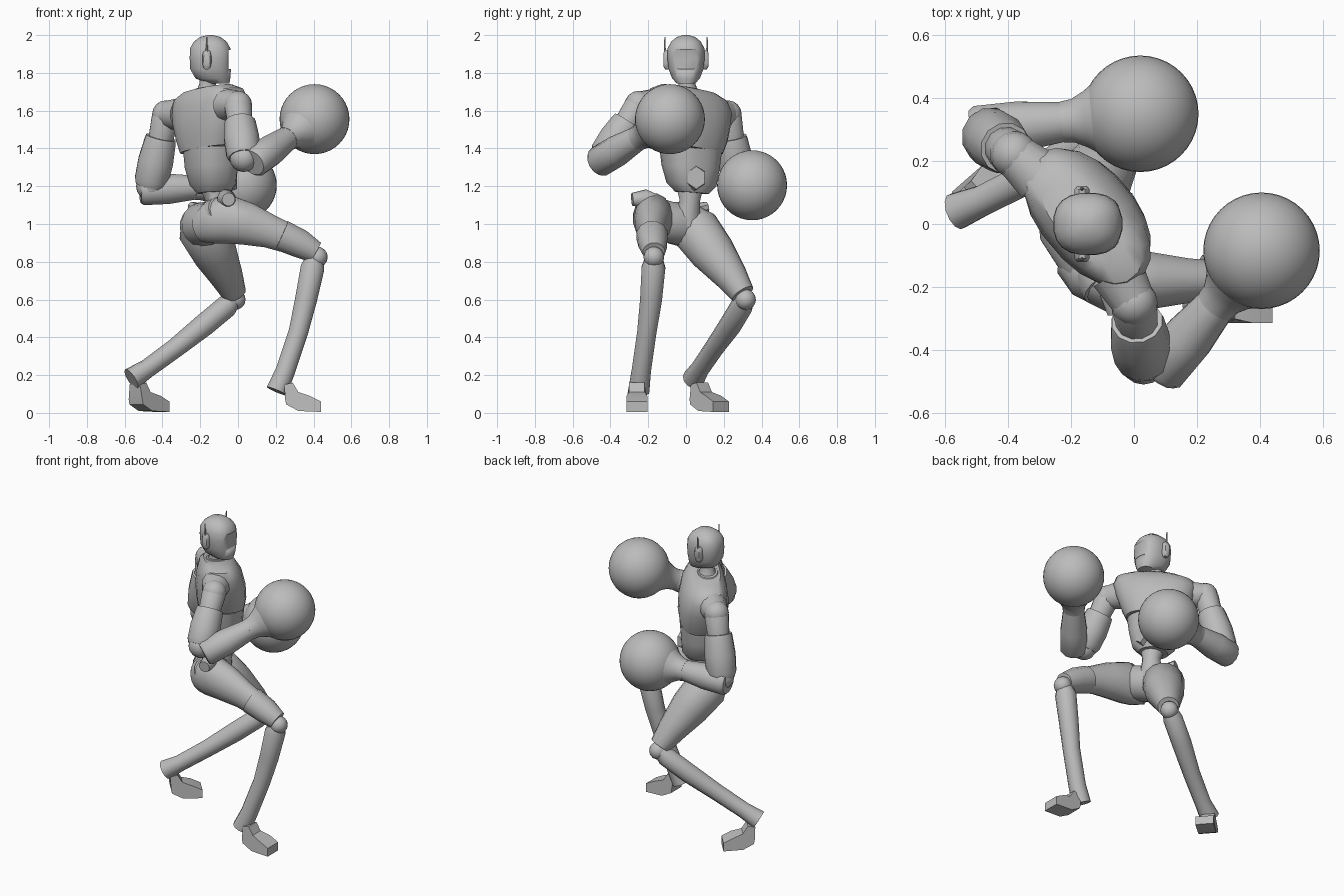
import bpy, bmesh, math
from mathutils import Vector as V

cube = bpy.data.objects.get("Cube")
if cube:
    bpy.data.objects.remove(cube)

grey = bpy.data.materials.new("mid_grey")
grey.use_nodes = True
grey.diffuse_color = (0.5, 0.5, 0.5, 1)
grey.node_tree.nodes["Principled BSDF"].inputs["Base Color"].default_value = (0.5, 0.5, 0.5, 1)


def finish(name, bm, angle=40):
    bmesh.ops.recalc_face_normals(bm, faces=bm.faces)
    mesh = bpy.data.meshes.new(name)
    bm.to_mesh(mesh)
    bm.free()
    mesh.materials.append(grey)
    ob = bpy.data.objects.new(name, mesh)
    bpy.context.collection.objects.link(ob)
    bpy.ops.object.select_all(action='DESELECT')
    ob.select_set(True)
    bpy.context.view_layer.objects.active = ob
    bpy.ops.object.shade_smooth_by_angle(angle=math.radians(angle))
    return ob


def skin(name, rings, sides=16, power=2.0):
    """Skin rings given as (centre, half axis, half axis), with flat end caps."""
    bm = bmesh.new()
    loops = []
    for c, u, v in rings:
        loop = []
        for i in range(sides):
            a = math.tau * (i + 0.5) / sides
            cs, sn = math.cos(a), math.sin(a)
            p = math.copysign(abs(cs) ** (2 / power), cs)
            q = math.copysign(abs(sn) ** (2 / power), sn)
            loop.append(bm.verts.new(c + u * p + v * q))
        loops.append(loop)
    for a, b in zip(loops, loops[1:]):
        for i in range(sides):
            j = (i + 1) % sides
            bm.faces.new((a[i], a[j], b[j], b[i]))
    bm.faces.new(loops[0])
    bm.faces.new(loops[-1])
    return finish(name, bm)


def limb(name, stations, sides=12, flat=1.0):
    """Tube through (x, y, z, radius) stations; flat scales its sideways radius."""
    pts = [V(s[:3]) for s in stations]
    whole = (pts[-1] - pts[0]).normalized()
    up = V((0, 0, 1)) if abs(whole.z) < 0.8 else V((1, 0, 0))
    rings = []
    for i, s in enumerate(stations):
        t = (pts[min(i + 1, len(pts) - 1)] - pts[max(i - 1, 0)]).normalized()
        side = t.cross(up).normalized()
        rings.append((pts[i], side * s[3] * flat, t.cross(side) * s[3]))
    return skin(name, rings, sides)


def ball(name, centre, r, seg=16):
    bm = bmesh.new()
    bmesh.ops.create_uvsphere(bm, u_segments=seg, v_segments=seg // 2, radius=r)
    bmesh.ops.translate(bm, verts=bm.verts, vec=centre)
    return finish(name, bm)


def prism(name, profile, half, origin, angle=0.0, top=1.0):
    """Side profile (length, height) given a width, narrower on top, turned about z."""
    bm = bmesh.new()
    d = V((math.cos(angle), math.sin(angle), 0))
    n = V((-d.y, d.x, 0))
    sides = []
    for s in (-1, 1):
        sides.append([bm.verts.new(V(origin) + d * l + n * s * half * (top if h > 0.1 else 1)
                                   + V((0, 0, h))) for l, h in profile])
        bm.faces.new(sides[-1])
    for i in range(len(profile)):
        j = (i + 1) % len(profile)
        bm.faces.new((sides[0][i], sides[0][j], sides[1][j], sides[1][i]))
    return finish(name, bm, 35)


# Torso: the chest is twisted further than the abdomen
core = V((-0.15, 0.02, 0))


def body(name, twist, sections, power=2.4, sides=20, tilt=0.15):
    across = V((math.sin(twist), -math.cos(twist), tilt))
    ahead = V((math.cos(twist), math.sin(twist), 0))
    return skin(name, [(core + ahead * s + V((0, 0, z)), across * w, ahead * t)
                       for z, w, t, s in sections], sides, power)


body("chest", 0.7, [(1.395, 0.175, 0.14, 0.01), (1.46, 0.205, 0.15, 0.01), (1.55, 0.235, 0.15, 0.005),
                    (1.63, 0.255, 0.135, 0), (1.685, 0.24, 0.11, -0.01), (1.715, 0.17, 0.08, -0.015)])
body("abdomen", 0.45, [(1.165, 0.085, 0.085, 0.025), (1.21, 0.13, 0.115, 0.02), (1.3, 0.152, 0.13, 0.01),
                       (1.4, 0.165, 0.138, 0.01)], tilt=0.08)
body("collar", 0.7, [(1.69, 0.1, 0.08, -0.02), (1.72, 0.075, 0.06, -0.02)], 2)
belly = core + V((0.115, 0.025, 1.245))
skin("belly_plate", [(belly, V((0, 0.06, 0)), V((0, 0, 0.07))),
                     (belly + V((0.03, 0.01, 0)), V((0, 0.05, 0)), V((0, 0, 0.06)))], 6)
limb("waist", [(-0.13, 0.02, 1.2, 0.075), (-0.12, 0.02, 1.12, 0.055), (-0.14, 0, 1.0, 0.08)])

# Head with a recessed visor slot
limb("neck", [(-0.165, 0.01, 1.69, 0.06), (-0.16, 0.005, 1.74, 0.045), (-0.155, 0, 1.8, 0.05)])
head = skin("head", [(V((cx, 0, z)), V((rx, 0, 0)), V((0, ry, 0))) for z, cx, rx, ry in (
    (1.745, -0.1, 0.055, 0.05), (1.77, -0.133, 0.093, 0.074), (1.82, -0.145, 0.109, 0.093),
    (1.88, -0.145, 0.112, 0.1), (1.93, -0.147, 0.108, 0.098), (1.965, -0.147, 0.088, 0.08),
    (1.99, -0.147, 0.055, 0.05), (2.0, -0.147, 0.015, 0.015))], 20, 2.4)
bm = bmesh.new()
bmesh.ops.create_cube(bm, size=1)
bmesh.ops.scale(bm, vec=(0.1, 0.3, 0.1), verts=bm.verts)
bmesh.ops.translate(bm, vec=(0, 0, 1.87), verts=bm.verts)
cutter = finish("visor_cutter", bm)
cutter.hide_render = True
cut = head.modifiers.new("visor_slot", 'BOOLEAN')
cut.object = cutter
cut.solver = 'EXACT'
bpy.context.view_layer.objects.active = head
bpy.ops.object.modifier_apply(modifier=cut.name)
bpy.data.objects.remove(cutter)
for side, s in (("right", -1), ("left", 1)):
    ear = V((-0.165, s * 0.09, 1.87))
    skin(side + "_ear", [(ear + V((0, s * o, 0)), V((k * 0.024, 0, 0)), V((0, 0, k * 0.052)))
                         for o, k in ((0, 1), (0.02, 1), (0.03, 0.7))], 12, 3)
    limb(side + "_antenna", [(-0.165, s * 0.112, 1.9, 0.007), (-0.165, s * 0.112, 1.99, 0.003)], 6)

# Pelvis and hip guards
limb("pelvis", [(-0.08, -0.2, 1.07, 0.085), (-0.13, -0.11, 1.015, 0.11),
                (-0.19, 0, 0.995, 0.12), (-0.22, 0.08, 0.99, 0.095)], 16)
limb("lead_hip_guard", [(-0.05, -0.285, 1.13, 0.035), (-0.06, -0.22, 1.135, 0.05), (-0.08, -0.12, 1.1, 0.04)])
limb("rear_hip_guard", [(-0.2, 0.02, 1.07, 0.035), (-0.24, 0.11, 1.09, 0.03)], 8)

# Lead leg
limb("lead_thigh", [(-0.2, -0.11, 0.98, 0.08), (-0.15, -0.15, 1.0, 0.11), (-0.07, -0.175, 1.03, 0.135),
                    (0.05, -0.18, 1.0, 0.115), (0.17, -0.18, 0.96, 0.09), (0.26, -0.18, 0.925, 0.08)], 16, 0.8)
limb("lead_thigh_cuff", [(0.23, -0.18, 0.94, 0.085), (0.33, -0.175, 0.895, 0.078), (0.41, -0.17, 0.85, 0.06)])
ball("lead_knee", (0.42, -0.17, 0.825), 0.055)
limb("lead_shin", [(0.405, -0.17, 0.815, 0.05), (0.395, -0.172, 0.77, 0.065), (0.36, -0.185, 0.6, 0.06),
                   (0.32, -0.207, 0.43, 0.053), (0.25, -0.237, 0.22, 0.053), (0.205, -0.25, 0.115, 0.058)])

# Rear leg
limb("rear_thigh", [(-0.22, 0.0, 1.03, 0.09), (-0.19, 0.05, 0.97, 0.13), (-0.125, 0.14, 0.85, 0.12),
                    (-0.06, 0.24, 0.72, 0.088), (-0.02, 0.3, 0.63, 0.065)], 16)
ball("rear_knee", (-0.015, 0.315, 0.6), 0.055)
limb("rear_shin", [(-0.02, 0.31, 0.61, 0.045), (-0.06, 0.295, 0.565, 0.06), (-0.18, 0.235, 0.465, 0.06),
                   (-0.33, 0.15, 0.345, 0.052), (-0.48, 0.075, 0.235, 0.05), (-0.565, 0.04, 0.18, 0.06)])

# Feet
foot = [(-0.03, 0.07), (-0.035, 0.15), (0.01, 0.16), (0.04, 0.11), (0.1, 0.09), (0.16, 0.06), (0.16, 0.005),
        (0.04, 0.01), (-0.025, 0.045)]
prism("lead_foot", foot, 0.055, (0.28, -0.26, 0), 0, 0.75)
prism("rear_foot", foot, 0.055, (-0.52, 0.08, 0), 0.72, 0.75)

# Arms: shoulder ball and cap, upper arm, elbow, forearm, flared cuff and round glove
arms = {
    "lead": ((0, -0.25, 1.63), (0.03, -0.435, 1.35), (0.09, -0.46, 1.33), (0.405, -0.085, 1.555)),
    "rear": ((-0.38, 0.22, 1.58), (-0.465, 0.285, 1.2), (-0.5, 0.295, 1.18), (0.02, 0.35, 1.205)),
}
for side, joints in arms.items():
    shoulder, elbow, start, fist = map(V, joints)
    ball(side + "_shoulder", shoulder, 0.075)
    limb(side + "_shoulder_link", [(*core.lerp(shoulder, 0.65).xy, shoulder.z, 0.09), (*shoulder, 0.072)])
    limb(side + "_shoulder_cap", [(*shoulder.lerp(elbow, t), r) for t, r in
                                  ((-0.1, 0.055), (0.05, 0.075), (0.4, 0.066))])
    limb(side + "_upper_arm", [(*shoulder.lerp(elbow, t), r) for t, r in
                               ((0.32, 0.082), (0.37, 0.086), (0.65, 0.096), (0.92, 0.092), (1, 0.08))])
    ball(side + "_elbow", elbow, 0.075)
    axis = (start - fist).normalized()
    wrist = fist + axis * 0.23
    limb(side + "_forearm", [(*start.lerp(wrist, t), r) for t, r in
                             ((-0.06, 0.07), (0, 0.083), (0.45, 0.083), (0.98, 0.064))])
    limb(side + "_cuff", [(*(fist + axis * d), r) for d, r in
                          ((0.25, 0.066), (0.215, 0.07), (0.175, 0.09), (0.135, 0.118))], 24)
    ball(side + "_glove", fist, 0.185, 40)
